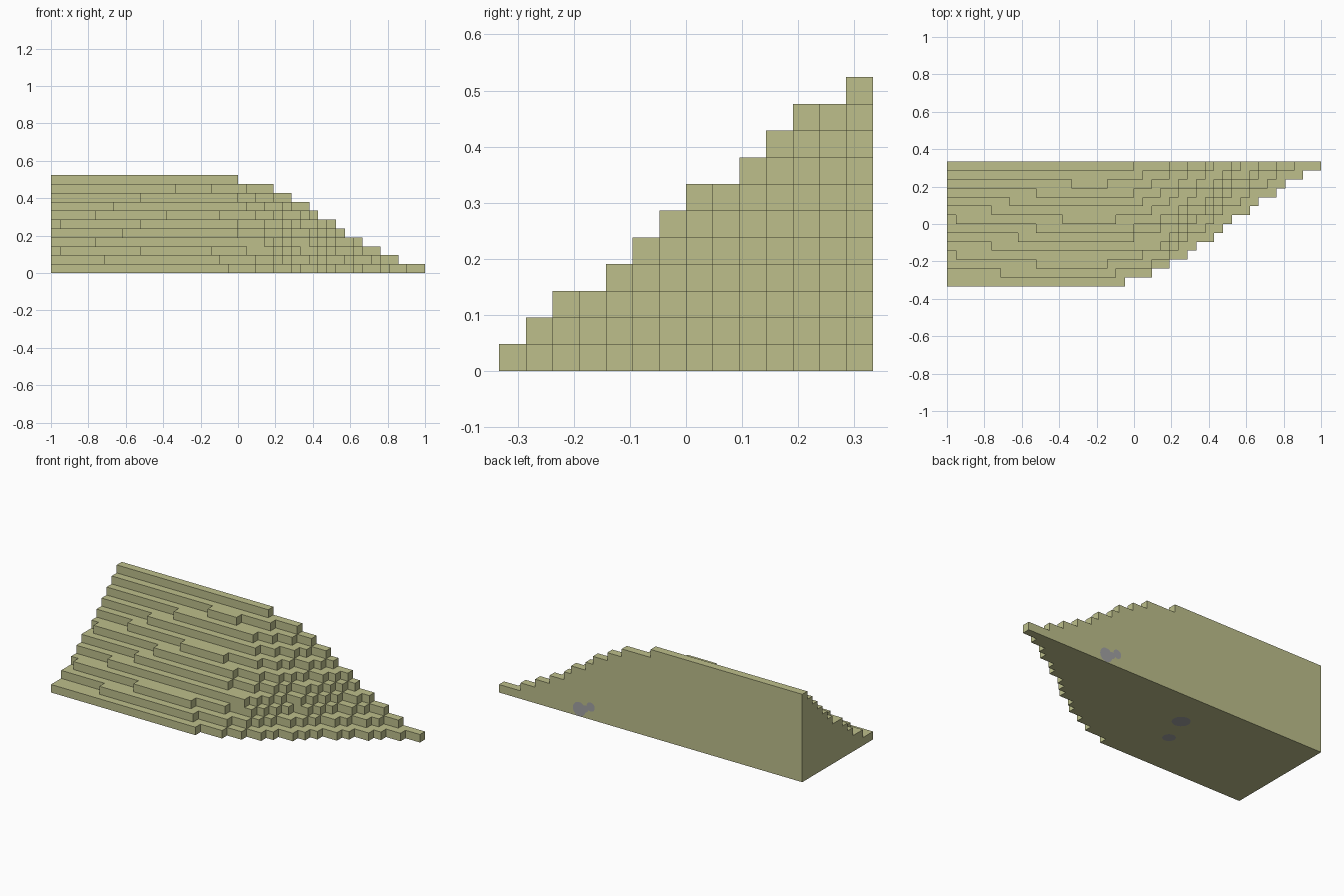
import bpy, bmesh, math
from mathutils import Vector

cube = bpy.data.objects.get("Cube")
if cube:
    bpy.data.objects.remove(cube, do_unlink=True)

CELL = 1 / 21          # edge of one terrain block
LEFT, BACK = -21, 7    # block indices of the left and back walls


def material(name, rgb):
    mat = bpy.data.materials.new(name)
    mat.use_nodes = True
    mat.diffuse_color = (*rgb, 1)
    mat.node_tree.nodes["Principled BSDF"].inputs["Base Color"].default_value = (*rgb, 1)
    return mat


khaki = material("khaki_earth", (0.51, 0.52, 0.26))
grey = material("grey_stone", (0.36, 0.36, 0.37))

# Right-hand end of each row of blocks, per layer from the ground up;
# rows run from the front to the back wall
LAYER_ENDS = [
    [-1, 2, 4, 6, 7, 9, 10, 11, 13, 14, 16, 17, 19, 21],
    [-2, 2, 4, 5, 6, 8, 9, 10, 12, 13, 15, 16, 18],
    [-3, 1, 4, 5, 6, 7, 9, 10, 11, 13, 14, 16],
    [3, 4, 5, 6, 8, 9, 10, 11, 13, 14],
    [0, 3, 5, 6, 8, 9, 10, 11, 12],
    [0, 3, 5, 6, 7, 9, 10, 11],
    [-2, 2, 4, 5, 7, 8, 9],
    [1, 3, 5, 6, 8],
    [0, 2, 4, 6],
    [-3, 1, 4],
    [0],
]
# Front rows that begin away from the left wall, per layer
LAYER_STARTS = {1: [-15], 2: [-11, -20], 3: [-16], 4: [-13], 5: [-11, -20],
                6: [-8, -16], 7: [-14], 8: [-11], 9: [-7]}

# Fill the block grid
solid = set()
for k, ends in enumerate(LAYER_ENDS):
    starts = LAYER_STARTS.get(k, [])
    for row, end in enumerate(ends):
        start = starts[row] if row < len(starts) else LEFT
        j = BACK - len(ends) + row
        solid.update((i, j, k) for i in range(start, end))

# Skin only the exposed block sides, then merge the flat areas
bm = bmesh.new()
corners = {}


def corner(p):
    key = tuple(p)
    if key not in corners:
        corners[key] = bm.verts.new(Vector(p) * CELL)
    return corners[key]


for cell in sorted(solid):
    for axis in range(3):
        for side in (0, 1):
            near = list(cell)
            near[axis] += 2 * side - 1
            if tuple(near) in solid:
                continue
            u, v = (axis + 1) % 3, (axis + 2) % 3
            loop = []
            for du, dv in ((0, 0), (1, 0), (1, 1), (0, 1)):
                p = list(cell)
                p[axis] += side
                p[u] += du
                p[v] += dv
                loop.append(corner(p))
            bm.faces.new(loop if side else loop[::-1])
bmesh.ops.dissolve_limit(bm, angle_limit=math.radians(1),
                         verts=bm.verts, edges=bm.edges)
mesh = bpy.data.meshes.new("stepped_hillside")
bm.to_mesh(mesh)
bm.free()
mesh.materials.append(khaki)
bpy.context.collection.objects.link(bpy.data.objects.new("stepped_hillside", mesh))


# Small round spots on the back wall and the underside
def spot(name, radius, location, rotation):
    bpy.ops.mesh.primitive_circle_add(vertices=20, radius=radius, fill_type='NGON',
                                      location=location, rotation=rotation)
    obj = bpy.context.object
    obj.name = name
    obj.data.materials.append(grey)


wall = BACK * CELL + 0.001
facing_back = (-math.pi / 2, 0, 0)
facing_down = (math.pi, 0, 0)
spot("back_spot_large", 0.042, (0.47, wall, 0.043), facing_back)
spot("back_spot_bridge", 0.02, (0.43, wall, 0.055), facing_back)
spot("back_spot_small", 0.027, (0.395, wall, 0.075), facing_back)
spot("base_spot_large", 0.05, (-0.23, 0.11, -0.001), facing_down)
spot("base_spot_small", 0.036, (-0.29, -0.06, -0.001), facing_down)
